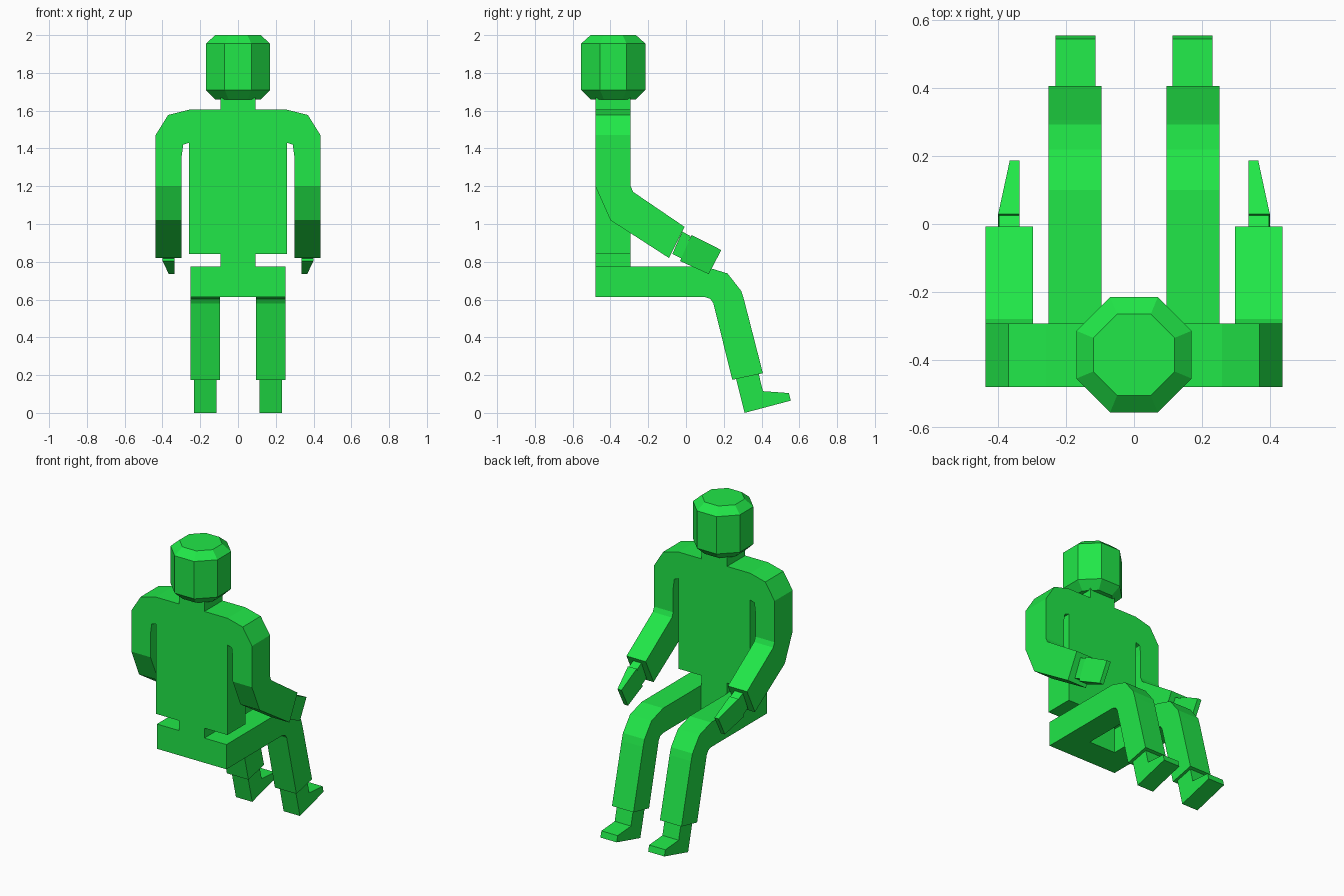
import bpy, bmesh, math
from mathutils import Matrix

if "Cube" in bpy.data.objects:
    bpy.data.objects.remove(bpy.data.objects["Cube"])

green = bpy.data.materials.new("green")
green.diffuse_color = (0.015, 0.8, 0.065, 1)
green.use_nodes = True
green.node_tree.nodes["Principled BSDF"].inputs["Base Color"].default_value = green.diffuse_color
BACK, CHEST = -0.48, -0.293


def finish(name, bm, mirror=False):
    bmesh.ops.recalc_face_normals(bm, faces=bm.faces)
    me = bpy.data.meshes.new(name)
    bm.to_mesh(me)
    bm.free()
    me.materials.append(green)
    ob = bpy.data.objects.new(name, me)
    bpy.context.collection.objects.link(ob)
    if mirror:
        ob.modifiers.new("Mirror", 'MIRROR')
    return ob


def prism(points, place, a, b):
    """Extrude a 2D outline between depths a and b; place maps (u, v, depth) to xyz."""
    bm = bmesh.new()
    n = len(points)
    lo = [bm.verts.new(place(u, v, a)) for u, v in points]
    hi = [bm.verts.new(place(u, v, b)) for u, v in points]
    bm.faces.new(lo)
    bm.faces.new(hi)
    for i in range(n):
        j = (i + 1) % n
        bm.faces.new((lo[i], lo[j], hi[j], hi[i]))
    return bm


def side(u, v, d):
    return (d, u, v)


def front(u, v, d):
    return (u, d, v)


def front_block(name, hw, z0, z1):
    finish(name, prism([(-hw, z0), (hw, z0), (hw, z1), (-hw, z1)], front, BACK, CHEST))


# Head: octagonal drum with chamfered top and bottom
bm = bmesh.new()
rings = []
for z, r in ((1.66, 0.12), (1.71, 0.17), (1.955, 0.17), (2.0, 0.12)):
    R = r / math.cos(math.pi / 8)
    rings.append([bm.verts.new((R * math.cos((k + 0.5) * math.pi / 4),
                                -0.385 + R * math.sin((k + 0.5) * math.pi / 4), z))
                  for k in range(8)])
bm.faces.new(rings[0])
bm.faces.new(rings[-1])
for lo, hi in zip(rings, rings[1:]):
    for k in range(8):
        j = (k + 1) % 8
        bm.faces.new((lo[k], lo[j], hi[j], hi[k]))
finish("head", bm)

# Torso with shoulders and upper arms, one outline
half = [(0.26, 0.84), (0.26, 1.43), (0.29, 1.42), (0.298, 1.36), (0.298, 1.2),
        (0.437, 1.2), (0.437, 1.47), (0.37, 1.577), (0.26, 1.605)]
outline = half + [(-x, z) for x, z in reversed(half)]
finish("torso", prism(outline, front, BACK, CHEST))

# Neck, waist and pelvis
front_block("neck", 0.093, 1.605, 1.67)
front_block("waist", 0.093, 0.775, 0.84)
front_block("pelvis", 0.096, 0.613, 0.775)

# Bent forearms
forearm = [(BACK, 1.2), (-0.40, 1.02), (-0.09, 0.82), (-0.008, 0.985),
           (-0.28, 1.17), (CHEST, 1.2)]
finish("forearm", prism(forearm, side, 0.298, 0.437), True)

# Wrists
wrist = [(-0.072, 0.842), (-0.02, 0.815), (0.025, 0.935), (-0.02, 0.96)]
finish("wrist", prism(wrist, side, 0.337, 0.398), True)

# Hands: wedges thinning toward the fingertips
hand = [(-0.032, 0.804), (0.12, 0.735), (0.187, 0.862), (0.03, 0.942)]
bm = prism(hand, side, 0.337, 0.40)
for v in bm.verts:
    if v.co.y > 0.1 and v.co.x > 0.39:
        v.co.x = 0.366
finish("hand", bm, True)

# Seated legs
leg = [(BACK, 0.613), (BACK, 0.775), (0.10, 0.775), (0.22, 0.738), (0.293, 0.645),
       (0.307, 0.6), (0.407, 0.21), (0.245, 0.175), (0.145, 0.58), (0.13, 0.603),
       (0.10, 0.613)]
finish("leg", prism(leg, side, 0.096, 0.252), True)

# Ankles and feet
foot = [(0.265, 0.18), (0.385, 0.206), (0.407, 0.115), (0.545, 0.105),
        (0.555, 0.065), (0.31, 0.0)]
finish("foot", prism(foot, side, 0.114, 0.232), True)
